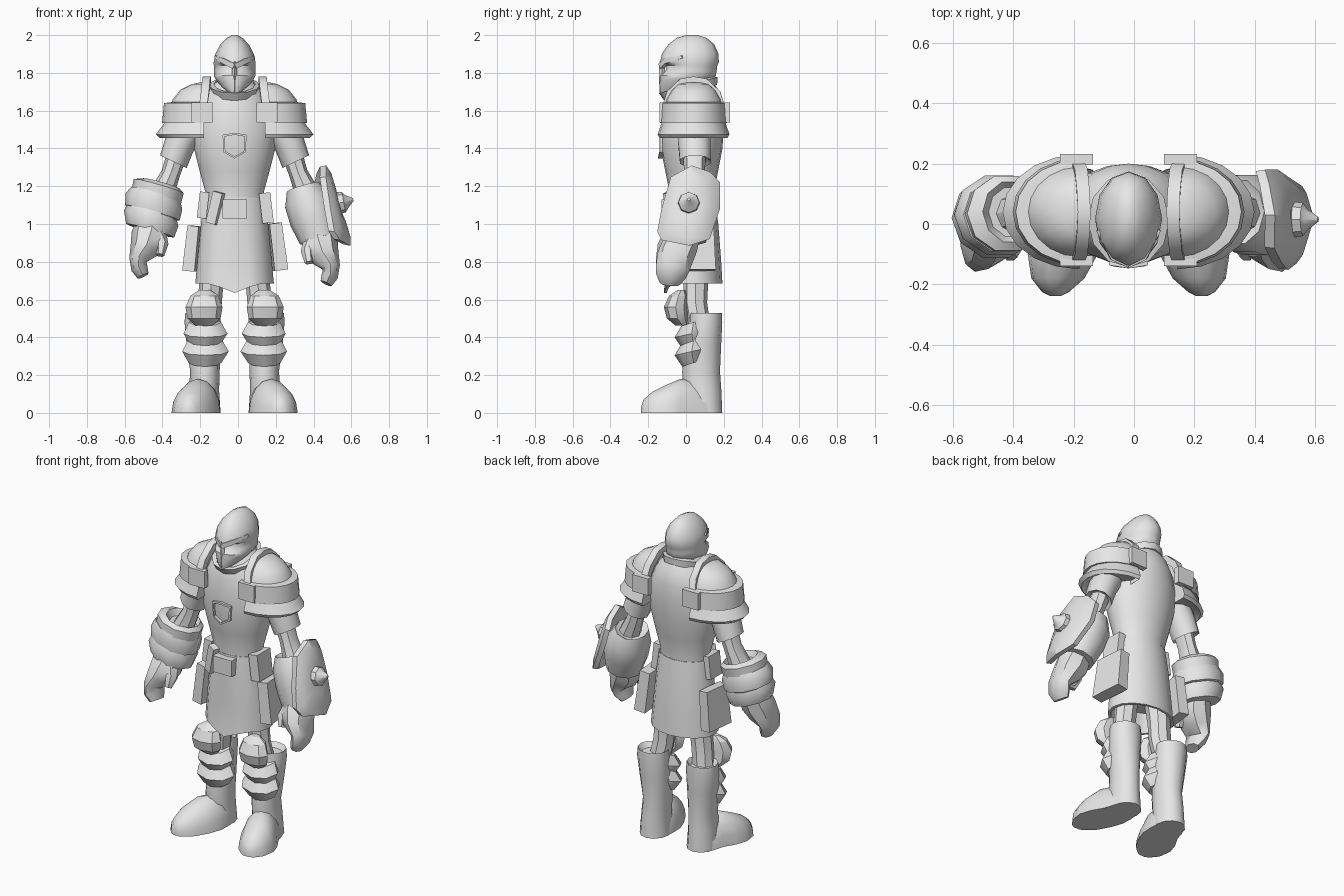
import bpy, bmesh, math
from mathutils import Vector, Matrix

CX = -0.018  # plane of symmetry
STEEL = bpy.data.materials.new("steel_grey")
STEEL.diffuse_color = (0.8, 0.8, 0.8, 1)


def skin(name, rings, caps=True, both=False, edit=None, angle=42):
    """Bridge rings of points into a surface; both=True adds the mirrored twin."""
    for side in ((1, -1) if both else (1,)):
        bm = bmesh.new()
        rows = []
        for ring in rings:
            row = []
            for p in ring:
                v = Vector(p)
                if edit:
                    v = edit(v)
                if side < 0:
                    v.x = 2 * CX - v.x
                row.append(bm.verts.new(v))
            rows.append(row)
        for a, b in zip(rows, rows[1:]):
            n = len(a)
            for i in range(n):
                j = (i + 1) % n
                bm.faces.new((a[i], a[j], b[j], b[i]))
        if caps:
            bm.faces.new(rows[0])
            bm.faces.new(rows[-1])
        bmesh.ops.recalc_face_normals(bm, faces=bm.faces)
        label = name if not both else ("right_" if side > 0 else "left_") + name
        me = bpy.data.meshes.new(label)
        bm.to_mesh(me)
        bm.free()
        me.materials.append(STEEL)
        me.shade_smooth()
        me.set_sharp_from_angle(angle=math.radians(angle))
        bpy.context.collection.objects.link(bpy.data.objects.new(label, me))


def loft(name, secs, n=12, dip=0, **kw):
    """Stack of horizontal ellipses (cx, cy, z, rx, ry); dip lowers the front."""
    rings = []
    for cx, cy, z, rx, ry in secs:
        angs = [2 * math.pi * i / n - math.pi / 2 for i in range(n)]
        rings.append([(cx + rx * math.cos(a), cy + ry * math.sin(a),
                       z + dip * math.sin(a)) for a in angs])
    skin(name, rings, **kw)


def tube(name, pts, n=8, ref=(0, 1, 0), off=0, axis=None, **kw):
    """Ellipses (x, y, z, ra, rb) set square to a path, or to a fixed axis."""
    rings = []
    for i, p in enumerate(pts):
        a, b = pts[max(i - 1, 0)], pts[min(i + 1, len(pts) - 1)]
        t = Vector(axis or Vector(b[:3]) - Vector(a[:3])).normalized()
        u = Vector(ref).cross(t).normalized()
        v = t.cross(u)
        angs = [off + 2 * math.pi * k / n for k in range(n)]
        rings.append([Vector(p[:3]) + u * p[3] * math.cos(w) + v * p[4] * math.sin(w)
                      for w in angs])
    skin(name, rings, **kw)


def box(name, c, size, tilt=0, turn=0, flare=1.0, **kw):
    """Box whose bottom is scaled by flare, tilted about y, turned about z."""
    m = Matrix.Rotation(turn, 3, 'Z') @ Matrix.Rotation(tilt, 3, 'Y')
    rings = []
    for s in (-1, 1):
        f = flare if s < 0 else 1
        rings.append([Vector(c) + m @ Vector((x * f * size[0] / 2, y * f * size[1] / 2,
                                              s * size[2] / 2))
                      for x, y in ((-1, -1), (1, -1), (1, 1), (-1, 1))])
    skin(name, rings, **kw)


# helmet with sunken eye band
def eye_dent(v):
    if 1.80 < v.z < 1.845 and v.y < -0.05:
        v.y += 0.03
    return v


loft("helmet", [(CX, -.105, 1.69, .022, .03), (CX, -.045, 1.725, .07, .095),
                (CX, .0, 1.765, .10, .14), (CX, .01, 1.785, .11, .148),
                (CX, .012, 1.81, .11, .15), (CX, .016, 1.84, .11, .15),
                (CX, .018, 1.855, .111, .156), (CX, .022, 1.90, .102, .15),
                (CX, .028, 1.95, .076, .122), (CX, .03, 1.985, .042, .08),
                (CX, .03, 2.0, .014, .03)], n=12, edit=eye_dent)
tube("brow", [(CX, -.13, 1.835, .02, .02), (-.07, -.108, 1.862, .016, .02),
              (-.12, -.02, 1.885, .008, .01)], n=4, off=math.pi / 4, ref=(0, 0, 1), both=True)
tube("nose_guard", [(CX, -.125, 1.86, .012, .016), (CX, -.128, 1.79, .014, .016),
                    (CX, -.125, 1.69, .008, .014)], n=4)

# collar, torso and chest emblem
loft("collar", [(CX, .025, 1.695, .125, .14), (CX, .012, 1.735, .135, .155),
                (CX, .012, 1.74, .11, .13), (CX, .02, 1.70, .09, .1)], dip=.042)
loft("torso", [(CX, .03, 1.08, .16, .12), (CX, .03, 1.17, .155, .118),
               (CX, .03, 1.28, .185, .14), (CX, .03, 1.40, .215, .163),
               (CX, .035, 1.52, .225, .165), (CX, .04, 1.62, .195, .16),
               (CX, .042, 1.70, .15, .138), (CX, .04, 1.76, .09, .095)], n=20)


def hexagon(k, y):
    shape = ((-.064, .057), (0, .068), (.064, .057), (.058, -.035), (0, -.068), (-.058, -.035))
    return [(CX + x * k, y + 2.6 * (x * k) ** 2, 1.415 + z * k) for x, z in shape]


skin("chest_emblem", [hexagon(1, -.11), hexagon(1, -.147), hexagon(.84, -.147),
                      hexagon(.84, -.11)], caps=False)


# skirt with a pointed, creased front
def drape(v):
    if v.y < -0.05 and v.z < 0.72:
        v.z -= max(0, 0.05 - 0.4 * abs(v.x - CX))
    if v.y < 0 and abs(v.x - CX) < 0.03 and 0.72 < v.z < 0.9:
        v.y += 0.04
    return v


loft("skirt", [(CX, .03, 1.14, .162, .122), (CX, .033, 1.0, .178, .138),
               (CX, .035, .82, .195, .15), (CX, .038, .685, .208, .155),
               (CX, .038, .685, .19, .14), (CX, .035, .80, .17, .12)], n=16, edit=drape)

# buckle, strap, hip plates and pouches
box("buckle", (CX, -.105, 1.08), (.13, .05, .10))
box("hanging_strap", (-.12, -.085, 1.085), (.055, .04, .17), tilt=.25, turn=-.4)
box("right_hip_plate", (-.185, .01, 1.10), (.05, .11, .14), tilt=.12)
box("left_hip_plate", (.15, .01, 1.085), (.06, .13, .16), tilt=-.12)
box("right_pouch", (-.24, .06, .87), (.06, .17, .24), tilt=.1, turn=-.12, flare=1.1)
box("left_pouch", (.207, .05, .88), (.065, .19, .25), tilt=-.12, turn=.08, flare=1.1)


# layered shoulder armour: half ellipses open towards the neck
def half_shell(name, secs):
    rings = [[(-.18 - rx * math.sin(math.pi * i / 10), .04 - ry * math.cos(math.pi * i / 10), z)
              for i in range(11)] for z, rx, ry in secs]
    skin(name, rings, both=True)


half_shell("shoulder_dome", [(1.60, .185, .16), (1.66, .165, .145), (1.71, .125, .115),
                             (1.74, .065, .08), (1.75, .02, .03)])
half_shell("shoulder_band", [(1.54, .19, .16), (1.535, .222, .178), (1.64, .212, .172),
                             (1.645, .17, .15)])
half_shell("shoulder_skirt", [(1.48, .20, .15), (1.455, .235, .18), (1.475, .255, .19),
                              (1.54, .205, .168)])
tube("shoulder_ridge", [(-.19, -.12, 1.58, .025, .03), (-.175, -.085, 1.69, .028, .03),
                        (-.168, -.02, 1.75, .03, .03), (-.165, .04, 1.76, .03, .03),
                        (-.168, .10, 1.75, .03, .03), (-.175, .165, 1.69, .028, .03),
                        (-.19, .20, 1.58, .025, .03)], n=4, off=math.pi / 4,
     ref=(1, 0, 0), both=True)
for label, y in (("front", -.122), ("back", .215)):
    box("shoulder_clasp_" + label, (-.19, y, 1.59), (.11, .035, .105), both=True)

# arms
tube("sleeve", [(-.25, .04, 1.54, .09, .09), (-.31, .045, 1.42, .082, .09),
                (-.342, .05, 1.33, .078, .086), (-.335, .05, 1.35, .055, .06)],
     n=10, axis=(-.1, 0, -.21), both=True)
tube("elbow", [(-.32, .045, 1.38, .055, .06), (-.355, .045, 1.27, .05, .055),
               (-.42, .03, 1.12, .07, .07)], both=True)
DOWN = (-.08, -.02, -.28)
tube("right_gauntlet_cuff", [(-.405, .04, 1.18, .08, .085), (-.405, .04, 1.215, .10, .105),
                             (-.42, .035, 1.20, .138, .13), (-.435, .03, 1.13, .135, .125)],
     n=10, axis=DOWN)
tube("right_gauntlet_middle", [(-.435, .03, 1.16, .135, .125), (-.445, .03, 1.12, .156, .138),
                               (-.453, .03, 1.06, .15, .132), (-.455, .03, 1.05, .12, .115)],
     n=10, axis=DOWN)
tube("right_gauntlet_lower", [(-.455, .025, 1.08, .13, .12), (-.46, .02, 1.03, .15, .138),
                              (-.465, .015, .965, .132, .118), (-.462, .015, .96, .09, .09)],
     n=10, axis=DOWN)
tube("left_gauntlet", [(.345, .04, 1.17, .07, .07), (.345, .04, 1.195, .09, .11),
                       (.37, .035, 1.12, .125, .135), (.40, .02, 1.02, .125, .13),
                       (.43, 0, .92, .105, .11)], n=10, axis=(.08, -.03, -.28))

# hands
for label, side, dz in (("right", 1, 0), ("left", -1, -.04)):
    def place(v, side=side, dz=dz):
        return Vector((v.x if side > 0 else 2 * CX - v.x, v.y, v.z + dz))
    tube(label + "_hand", [(-.455, 0, 1.0, .085, .08), (-.47, -.03, .93, .098, .095),
                           (-.495, -.055, .87, .08, .098), (-.53, -.07, .81, .047, .09),
                           (-.522, -.08, .765, .044, .08), (-.502, -.085, .725, .032, .055)],
         edit=place)
    tube(label + "_thumb", [(-.425, -.04, .95, .045, .05), (-.402, -.08, .89, .034, .04),
                            (-.412, -.10, .835, .022, .026)], n=6, edit=place)

# curved shield with a spiked boss
OUTLINE = ((.03, 1.31), (.13, 1.275), (.18, 1.22), (.18, 1.08), (.125, .92),
           (.02, .885), (-.13, .915), (-.152, .96), (-.13, 1.08), (-.08, 1.25))


def shield_ring(k, d):
    out = []
    for y, z in OUTLINE:
        y, z = .015 + (y - .015) * k, 1.1 + (z - 1.1) * k
        out.append((.53 - .3 * (z - 1.1) + d - 2.2 * (y - .015) ** 2, y, z))
    return out


skin("shield", [shield_ring(.5, -.03), shield_ring(.97, -.035), shield_ring(1, 0),
                shield_ring(.8, .015), shield_ring(.4, .015)], angle=30)
tube("shield_boss", [(.52, .015, 1.11, .06, .06), (.56, .015, 1.115, .055, .055),
                     (.575, .015, 1.12, .035, .035), (.61, .015, 1.13, .008, .008)])

# legs and boots
tube("thigh", [(-.125, .05, .84, .07, .075), (-.14, .052, .70, .064, .066),
               (-.15, .05, .58, .064, .062), (-.17, .07, .45, .065, .06)], both=True)
loft("boot_shaft", [(-.185, .105, .50, .07, .065), (-.187, .105, .53, .092, .085),
                    (-.187, .105, .48, .096, .087), (-.182, .09, .36, .09, .096),
                    (-.175, .08, .22, .078, .10), (-.18, .085, .12, .080, .102),
                    (-.18, .092, 0, .088, .1)], n=12, both=True)
loft("knee_pad", [(-.175, -.025, .65, .03, .02), (-.177, -.04, .62, .075, .05),
                  (-.18, -.055, .56, .098, .062), (-.18, -.045, .50, .088, .056),
                  (-.18, -.02, .462, .045, .035)], n=8, both=True, angle=30)
for label, z, r in (("upper", .42, .116), ("lower", .325, .123)):
    loft(label + "_shin_plate", [(-.175, .04, z + .06, r * .74, .065), (-.172, .03, z, r, .09),
                                 (-.175, .04, z - .06, r * .7, .06)],
         n=8, dip=.02, both=True)

# rounded feet with flat soles, pointing outwards
FOOT = ((.15, -.18, .06, .08), (.11, -.182, .085, .13), (.04, -.19, .098, .175),
        (-.03, -.212, .117, .18), (-.10, -.236, .116, .15), (-.18, -.252, .088, .11),
        (-.225, -.26, .045, .07), (-.238, -.26, .02, .03))
skin("foot", [[(cx + w * math.cos(math.pi * i / 8), y, h * math.sin(math.pi * i / 8))
               for i in range(9)] for y, cx, w, h in FOOT], both=True)
